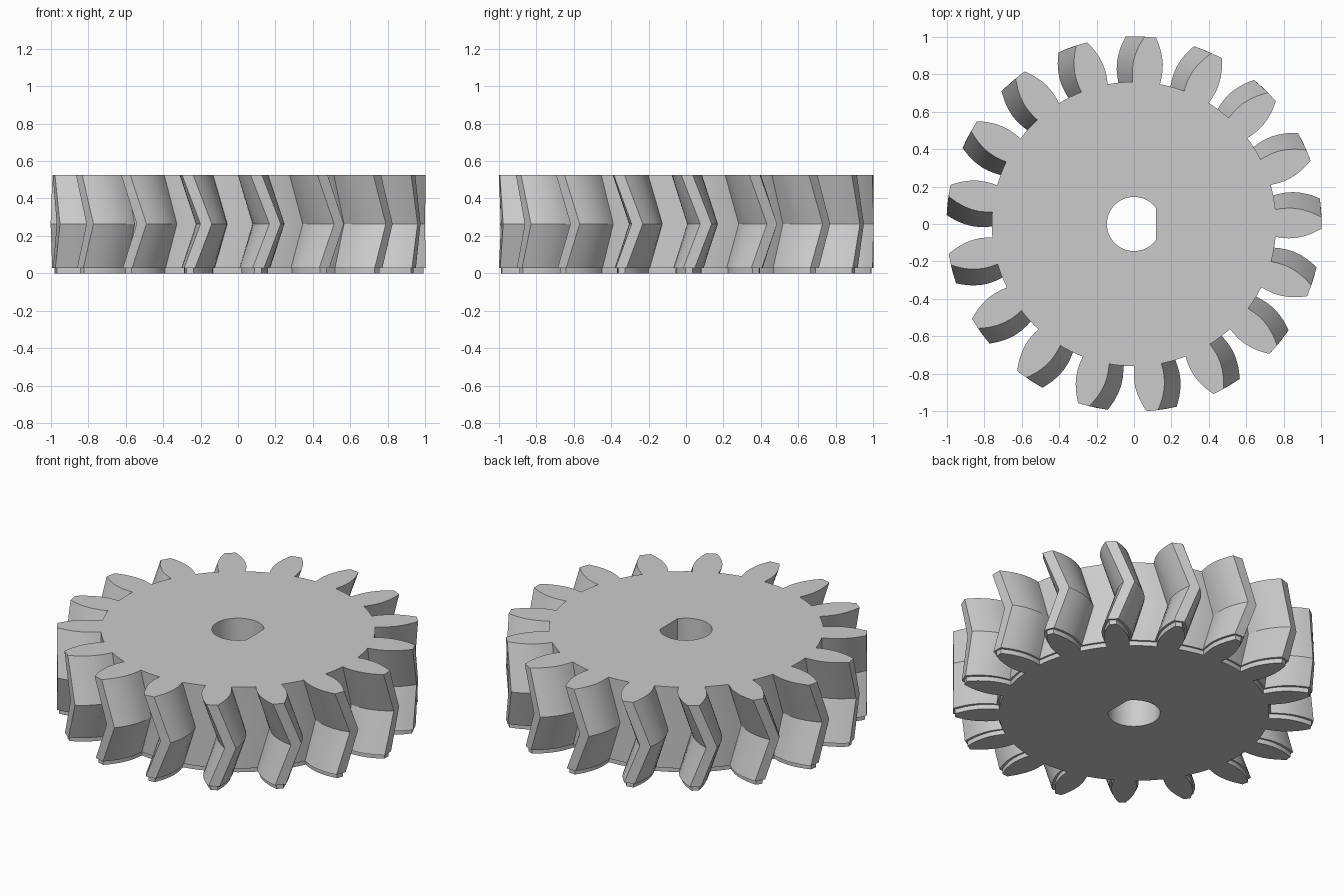
import bpy, bmesh
from math import radians, cos, sin, pi, acos

if "Cube" in bpy.data.objects:
    bpy.data.objects.remove(bpy.data.objects["Cube"], do_unlink=True)

TEETH = 17
PITCH = 2 * pi / TEETH
HEIGHT, MID, STEP = 0.525, 0.264, 0.028
START, TWIST = radians(0.3), radians(5.8)
ROOT = 0.76
# Tooth flank: radius and half-width in degrees
FLANK = [(ROOT, 5.5), (0.79, 5.65), (0.83, 5.6), (0.87, 5.2),
         (0.91, 4.45), (0.95, 3.45), (0.98, 2.5), (1.003, 1.75)]
BORE, BORE_FLAT, BORE_SIDES = 0.145, 0.117, 48


def gear_outline(turn, inset):
    """Points around the toothed rim, turned and pulled in by an inset."""
    points = []
    for i in range(TEETH):
        centre = START + i * PITCH + turn
        half = [(r - inset, radians(a) - inset / r) for r, a in FLANK]
        tooth = [(r, -a) for r, a in half] + [(r, a) for r, a in reversed(half)]
        root_half = half[0][1]
        gap = PITCH - 2 * root_half
        tooth += [(ROOT - inset, root_half + gap * k / 4) for k in (1, 2, 3)]
        points += [(r * cos(centre + a), r * sin(centre + a)) for r, a in tooth]
    return points


def bore_outline():
    """Round shaft hole with one flat side."""
    corner = acos(BORE_FLAT / BORE)
    sweep = 2 * (pi - corner) / BORE_SIDES
    return [(BORE * cos(corner + k * sweep), BORE * sin(corner + k * sweep))
            for k in range(BORE_SIDES + 1)]


def add_rings(bm, layers):
    """Stack outlines and join neighbours with quads; return end rings."""
    rings = [[bm.verts.new((x, y, z)) for x, y in pts] for z, pts in layers]
    for low, high in zip(rings, rings[1:]):
        n = len(low)
        for i in range(n):
            j = (i + 1) % n
            bm.faces.new((low[i], low[j], high[j], high[i]))
    return rings[0], rings[-1]


bm = bmesh.new()
foot = TWIST * STEP / MID
# Herringbone rim with a slightly recessed bottom lip
rim = add_rings(bm, [
    (0, gear_outline(foot, 0.011)),
    (STEP, gear_outline(foot, 0.011)),
    (STEP, gear_outline(foot, 0)),
    (MID, gear_outline(TWIST, 0)),
    (HEIGHT, gear_outline(0, 0))])
# Shaft hole
bore = add_rings(bm, [(0, bore_outline()), (HEIGHT, bore_outline())])

# Flat end faces between rim and hole
for outer, inner in zip(rim, bore):
    edges = [bm.edges.get((ring[i - 1], ring[i]))
             for ring in (outer, inner) for i in range(len(ring))]
    bmesh.ops.triangle_fill(bm, use_beauty=True, edges=edges)
bmesh.ops.recalc_face_normals(bm, faces=bm.faces)

mesh = bpy.data.meshes.new("herringbone_gear")
bm.to_mesh(mesh)
bm.free()
gear = bpy.data.objects.new("herringbone_gear", mesh)
bpy.context.collection.objects.link(gear)

# Plain grey
grey = bpy.data.materials.new("plain_grey")
grey.use_nodes = True
colour = (0.6, 0.6, 0.6, 1)
grey.diffuse_color = colour
grey.node_tree.nodes["Principled BSDF"].inputs["Base Color"].default_value = colour
mesh.materials.append(grey)

bpy.context.view_layer.objects.active = gear
gear.select_set(True)
bpy.ops.object.shade_smooth_by_angle(angle=radians(25))
